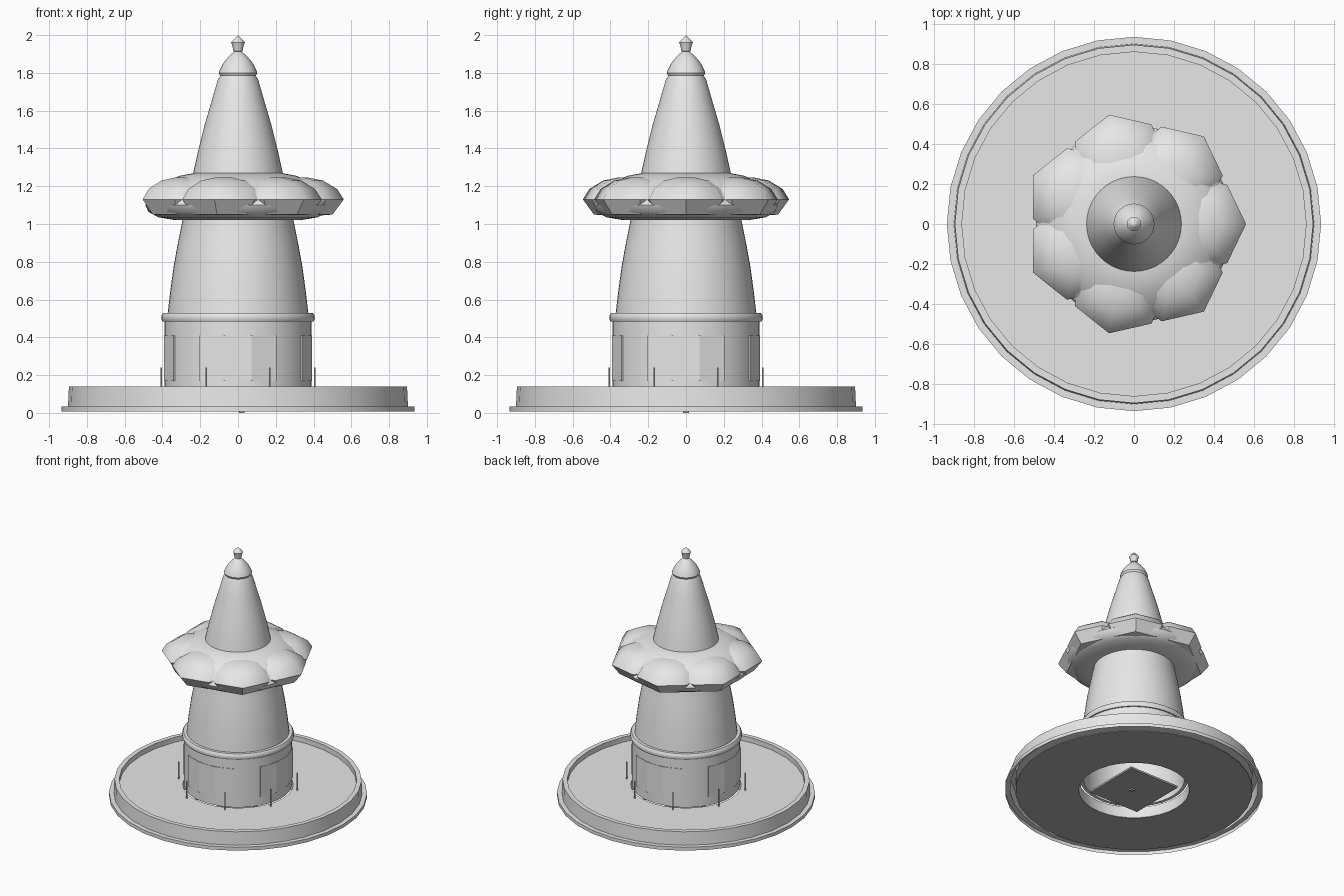
import bpy, bmesh, math
from mathutils import Matrix, Vector

cube = bpy.data.objects.get("Cube")
if cube:
    bpy.data.objects.remove(cube, do_unlink=True)


def material(name, level):
    colour = (level, level, level, 1)
    mat = bpy.data.materials.new(name)
    mat.use_nodes = True
    mat.diffuse_color = colour
    mat.node_tree.nodes["Principled BSDF"].inputs["Base Color"].default_value = colour
    return mat


LIGHT = material("light_grey", 0.8)
DARK = material("dark_grey", 0.44)


def finish(name, bm, angle=None, mat=LIGHT):
    bmesh.ops.remove_doubles(bm, verts=bm.verts, dist=0.0002)
    bmesh.ops.recalc_face_normals(bm, faces=bm.faces)
    mesh = bpy.data.meshes.new(name)
    bm.to_mesh(mesh)
    bm.free()
    mesh.materials.append(mat)
    obj = bpy.data.objects.new(name, mesh)
    bpy.context.collection.objects.link(obj)
    if angle:
        bpy.ops.object.select_all(action="DESELECT")
        obj.select_set(True)
        bpy.context.view_layer.objects.active = obj
        bpy.ops.object.shade_smooth_by_angle(angle=math.radians(angle))
    return obj


def lathe(name, profile, steps=32, closed=False, angle=35, mat=LIGHT):
    """Revolve (radius, height) points about the z axis."""
    bm = bmesh.new()
    verts = [bm.verts.new((r, 0, z)) for r, z in profile]
    pairs = list(zip(verts, verts[1:]))
    if closed:
        pairs.append((verts[-1], verts[0]))
    edges = [bm.edges.new(p) for p in pairs]
    bmesh.ops.spin(bm, geom=verts + edges, cent=(0, 0, 0), axis=(0, 0, 1),
                   angle=math.tau, steps=steps)
    return finish(name, bm, angle, mat)


def box(name, size, centre, turn=0, mat=LIGHT):
    bm = bmesh.new()
    bmesh.ops.create_cube(bm, size=1)
    bmesh.ops.scale(bm, vec=size, verts=bm.verts)
    bmesh.ops.translate(bm, vec=centre, verts=bm.verts)
    bmesh.ops.rotate(bm, cent=(0, 0, 0), matrix=Matrix.Rotation(turn, 3, "Z"),
                     verts=bm.verts)
    return finish(name, bm, mat=mat)


# Dish-shaped base shell, open below, with a flange and raised rim
lathe("base", [(0.935, 0.008), (0.935, 0.035), (0.9, 0.035), (0.895, 0.14),
               (0.86, 0.14), (0.86, 0.1), (0.4, 0.1), (0.4, 0.018)])

# Dark underside sheet with a central opening
lathe("base_underside", [(0.4, 0.01), (0.86, 0.01), (0.86, 0.018), (0.4, 0.018)],
      closed=True, mat=DARK)

# Drum walls and the moulding above them
lathe("drum", [(0.365, 0.1), (0.39, 0.1), (0.39, 0.49), (0.365, 0.49)],
      steps=48, closed=True)
lathe("moulding", [(0.36, 0.485), (0.4, 0.485), (0.405, 0.495), (0.405, 0.515),
                   (0.395, 0.53), (0.36, 0.53)], steps=48, closed=True)

# Tapered tower body
lathe("tower", [(0, 0.53), (0.372, 0.53), (0.358, 0.65), (0.34, 0.78),
                (0.318, 0.9), (0.294, 1.02), (0.29, 1.06), (0, 1.06)], steps=48)

# Round canopy and its seven low-poly lobes
lathe("canopy", [(0, 1.02), (0.33, 1.02), (0.42, 1.035), (0.475, 1.065),
                 (0.49, 1.1), (0.46, 1.155), (0.39, 1.215), (0.31, 1.255),
                 (0.23, 1.27), (0, 1.27)], steps=48, angle=45)
LOBES = 7
for i in range(LOBES):
    lobe = lathe("lobe", [(0, 1.035), (0.19, 1.05), (0.25, 1.13), (0.215, 1.185),
                          (0.14, 1.23), (0.06, 1.246), (0, 1.248)],
                 steps=LOBES, angle=None)
    for face in lobe.data.polygons:
        face.use_smooth = face.center.z > 1.13
    turn = i * math.tau / LOBES
    lobe.data.transform(Matrix.Rotation(turn, 4, "Z")
                        @ Matrix.Translation(Vector((0.31, 0, 0))))

# Spire, cap and finial
lathe("spire", [(0, 1.25), (0.24, 1.25), (0.235, 1.28), (0.208, 1.4),
                (0.175, 1.53), (0.14, 1.65), (0.108, 1.76), (0.095, 1.785),
                (0, 1.785)], steps=48)
lathe("cap", [(0, 1.785), (0.095, 1.785), (0.102, 1.8), (0.098, 1.812),
              (0.076, 1.855), (0.046, 1.89), (0.018, 1.915), (0, 1.92)])
lathe("finial", [(0, 1.905), (0.024, 1.915), (0.03, 1.945), (0.036, 1.962),
                 (0.018, 1.982), (0, 2.0)], steps=12)

# Faceted door panels on the four sides of the drum
FACETS = 3
HALF = math.radians(31)
for side in range(4):
    bm = bmesh.new()
    columns = []
    for i in range(FACETS + 1):
        a = side * math.pi / 2 - HALF + 2 * HALF * i / FACETS
        columns.append([bm.verts.new((r * math.cos(a), r * math.sin(a), z))
                        for r, z in ((0.389, 0.17), (0.398, 0.17),
                                     (0.398, 0.41), (0.389, 0.41))])
    for a, b in zip(columns, columns[1:]):
        for k in range(4):
            n = (k + 1) % 4
            bm.faces.new((a[k], a[n], b[n], b[k]))
    bm.faces.new(columns[0])
    bm.faces.new(columns[-1])
    finish("door_panel", bm)

# Thin posts around the drum
for i in range(8):
    box("post", (0.007, 0.007, 0.14), (0.44, 0, 0.17),
        math.radians(22.5 + 45 * i))

# Square plate and small stud beneath the opening
box("under_plate", (0.44, 0.46, 0.015), (0, 0, 0.02), mat=DARK)
box("under_stud", (0.03, 0.03, 0.014), (0.02, 0, 0.007), mat=DARK)
